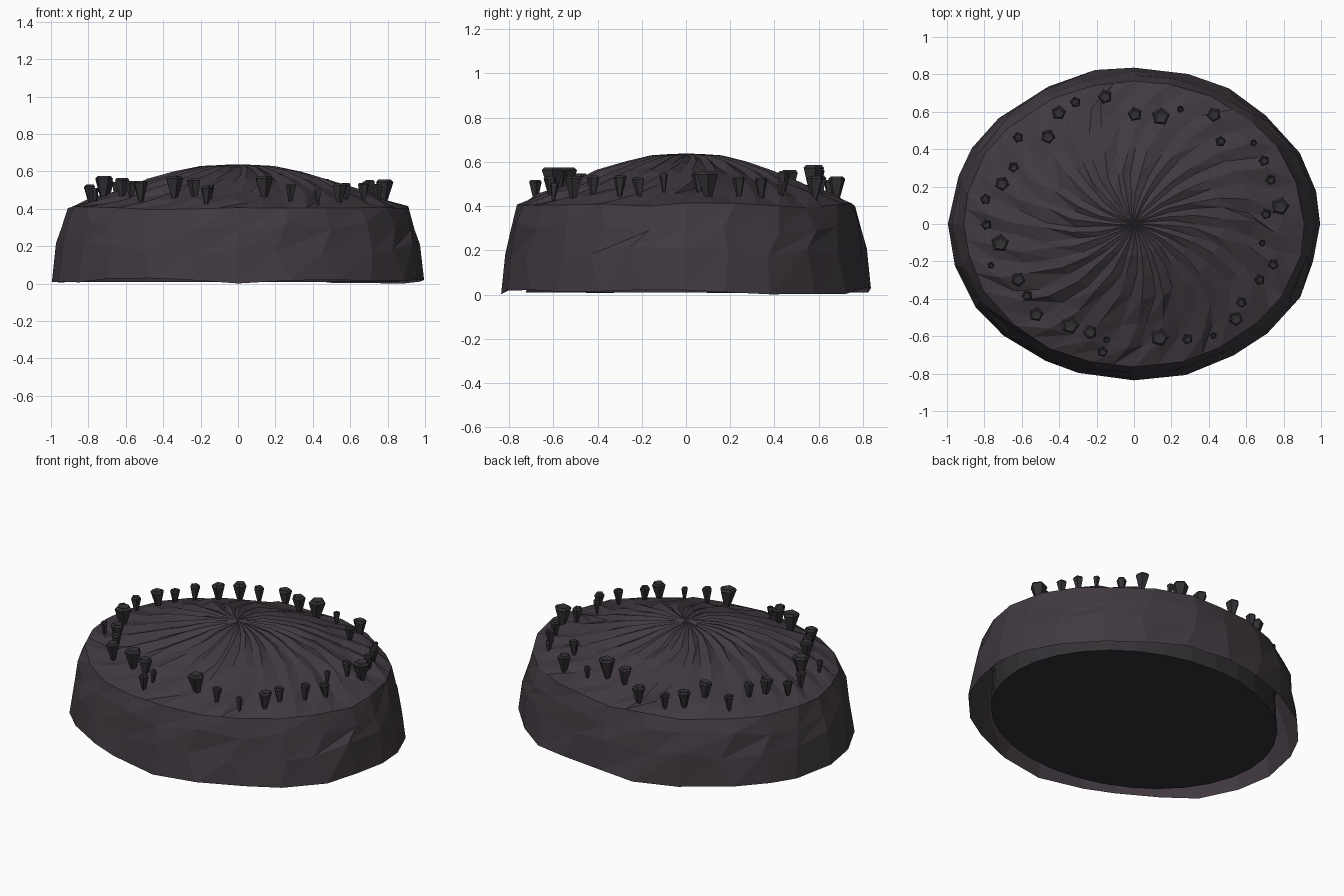
import bpy, bmesh, math, random
from mathutils import Vector

if "Cube" in bpy.data.objects:
    bpy.data.objects.remove(bpy.data.objects["Cube"], do_unlink=True)

rng = random.Random(7)
SEGMENTS = 24
HALF_X, HALF_Y = 1.0, 0.84


def material(name, colour):
    mat = bpy.data.materials.new(name)
    mat.use_nodes = True
    rgba = (*colour, 1)
    mat.diffuse_color = rgba
    shader = mat.node_tree.nodes["Principled BSDF"]
    shader.inputs["Base Color"].default_value = rgba
    shader.inputs["Roughness"].default_value = 0.9
    return mat


rock = material("dark plum rock", (0.052, 0.042, 0.052))
stone = material("charcoal stone", (0.034, 0.030, 0.036))


def finish(name, bm, mat, fix_normals=True):
    if fix_normals:
        bmesh.ops.recalc_face_normals(bm, faces=bm.faces)
    mesh = bpy.data.meshes.new(name)
    bm.to_mesh(mesh)
    bm.free()
    mesh.materials.append(mat)
    obj = bpy.data.objects.new(name, mesh)
    bpy.context.collection.objects.link(obj)
    return obj


def bridge(bm, lower, upper):
    """Join two closed rings with a strip of slanted triangles."""
    for i in range(len(lower)):
        j = (i + 1) % len(lower)
        bm.faces.new((lower[i], lower[j], upper[j]))
        bm.faces.new((lower[i], upper[j], upper[i]))


def oval(angle, scale, z):
    return Vector((HALF_X * scale * math.cos(angle), HALF_Y * scale * math.sin(angle), z))


def wobble(amount):
    return rng.uniform(-amount, amount)


# Outer wall: an open, irregular skirt leaning in to the crease
def wall_ring(scale, z, side, rise):
    ring = []
    for i in range(SEGMENTS):
        # keep the four extreme points of the oval fixed
        loose = 0 if i % 6 == 0 else 1
        angle = math.tau * (i + loose * wobble(0.22)) / SEGMENTS
        ring.append(oval(angle, scale + loose * wobble(side), z + wobble(rise)))
    return ring


rings = [wall_ring(0.995, 0.015, 0.01, 0.015), wall_ring(0.973, 0.19, 0.008, 0.03),
         wall_ring(0.945, 0.31, 0.006, 0.03), wall_ring(0.91, 0.405, 0.006, 0.012)]
crease = rings[-1]
bm = bmesh.new()
loops = [[bm.verts.new(p) for p in ring] for ring in rings]
for lower, upper in zip(loops, loops[1:]):
    bridge(bm, lower, upper)
finish("rock_wall", bm, rock, False)

# Dome: swirled folds rising from the crease to the centre
PROFILE = [(1, 0.41), (0.86, 0.448), (0.7, 0.493), (0.52, 0.553),
           (0.36, 0.592), (0.22, 0.622), (0.1, 0.632)]
bm = bmesh.new()
edge = []
for i, point in enumerate(crease):
    edge += [point, (point + crease[(i + 1) % SEGMENTS]) / 2]
loops = [[bm.verts.new(p) for p in edge]]
count = len(edge)
for scale, z in PROFILE[1:]:
    swirl = math.radians(26) * (1 - scale)
    ring = []
    for i in range(count):
        fold = (0.009 if i % 2 else -0.009) * min(1, scale * 3)
        angle = math.tau * (i + wobble(0.25)) / count + swirl
        size = 0.91 * (scale + wobble(0.03) * scale)
        ring.append(bm.verts.new(oval(angle, size, z + fold + wobble(0.007) * scale)))
    loops.append(ring)
for lower, upper in zip(loops, loops[1:]):
    bridge(bm, lower, upper)
tip = bm.verts.new((0, 0, 0.638))
for i in range(count):
    bm.faces.new((loops[-1][i], loops[-1][(i + 1) % count], tip))
finish("swirled_dome", bm, rock, False)

# Base: a plain oval drum inside the wall
bm = bmesh.new()
bmesh.ops.create_cone(bm, cap_ends=True, segments=32, radius1=0.86, radius2=0.84, depth=0.37)
for v in bm.verts:
    v.co = (v.co.x, v.co.y * HALF_Y, v.co.z + 0.195)
finish("inner_base", bm, stone)


def dome_height(x, y):
    reach = math.hypot(x / HALF_X, y / HALF_Y) / 0.91
    for (s1, z1), (s2, z2) in zip(PROFILE, PROFILE[1:]):
        if reach >= s2:
            return z1 + (z2 - z1) * (s1 - reach) / (s1 - s2)
    return PROFILE[-1][1]


# Studs: five-sided, narrow at the foot (x, y, radius in hundredths)
STUDS = [(1, 59, 4), (14, 57, 5), (25, 61, 2), (43, 58, 4), (46, 44, 3), (64, 43, 2),
         (69, 34, 3), (73, 24, 3), (78, 10, 5), (71, 6, 3), (68, -10, 2), (75, -21, 3),
         (67, -30, 3), (58, -42, 3), (54, -51, 4), (43, -60, 2), (28, -61, 3),
         (14, -60, 5), (-15, -62, 2), (-17, -68, 3), (-23, -58, 4), (-34, -54, 5),
         (-52, -48, 4), (-57, -38, 3), (-62, -30, 4), (-76, -22, 2), (-72, -10, 5),
         (-79, 0, 3), (-79, 13, 3), (-70, 22, 4), (-65, 31, 3), (-62, 46, 3),
         (-46, 47, 4), (-40, 59, 4), (-31, 65, 3), (-15, 68, 4)]
for number, (x, y, size) in enumerate(STUDS, 1):
    x, y, radius = x / 100, y / 100, size / 100
    foot = dome_height(x, y) - 0.015
    height = 0.06 + radius * 1.3
    turn = rng.uniform(0, math.tau)
    lean = Vector((wobble(0.006), wobble(0.006), 0))
    bm = bmesh.new()
    loops = []
    # foot, flared lip, then a slightly sunken top
    for width, level in ((0.3, 0), (1, 0.9), (0.75, 1), (0.4, 0.94)):
        ring = []
        for i in range(5):
            angle = turn + math.tau * i / 5
            offset = Vector((math.cos(angle), math.sin(angle), 0)) * radius * width
            ring.append(bm.verts.new(Vector((x, y, foot + height * level)) + lean * level + offset))
        loops.append(ring)
    for lower, upper in zip(loops, loops[1:]):
        bridge(bm, lower, upper)
    bm.faces.new(loops[-1])
    bm.faces.new(loops[0][::-1])
    finish(f"stud_{number}", bm, stone)
